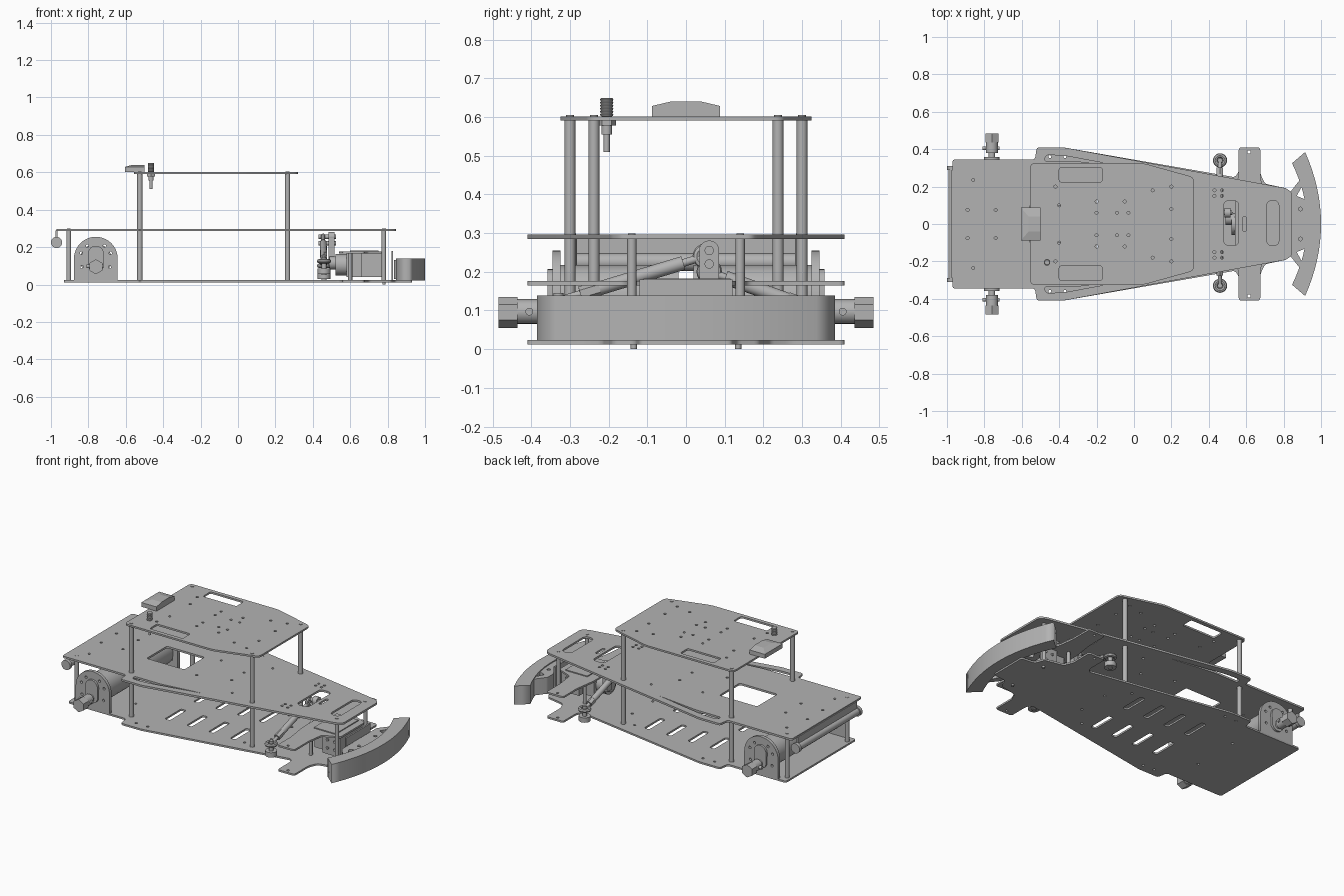
import bpy, bmesh, math
from mathutils import Vector

if "Cube" in bpy.data.objects:
    bpy.data.objects.remove(bpy.data.objects["Cube"])

grey = bpy.data.materials.new("plain grey")
grey.use_nodes = True
grey.diffuse_color = (0.45, 0.45, 0.45, 1)
grey.node_tree.nodes["Principled BSDF"].inputs["Base Color"].default_value = grey.diffuse_color


def circle(x, y, r=0.008, n=12):
    return [(x + r * math.cos(i * math.tau / n), y + r * math.sin(i * math.tau / n)) for i in range(n)]


def rounded(points, r):
    """Replace each corner of a closed outline by a short curve."""
    out = []
    for i, p in enumerate(points):
        p = Vector(p)
        a, b = Vector(points[i - 1]) - p, Vector(points[(i + 1) % len(points)]) - p
        a = p + a.normalized() * min(r, a.length * 0.45)
        b = p + b.normalized() * min(r, b.length * 0.45)
        out += [tuple(a * (1 - t) ** 2 + p * 2 * t * (1 - t) + b * t * t) for t in (0, 0.25, 0.5, 0.75, 1)]
    return out


def rect(x0, x1, y0, y1, r=0.012):
    return rounded([(x0, y0), (x1, y0), (x1, y1), (x0, y1)], r)


def both(half):
    return half + [(x, -y) for x, y in reversed(half)]


def pair(shape):
    return [shape, [(x, -y) for x, y in shape]]


def plate(name, outline, z0, z1, holes=()):
    """Flat sheet cut from a 2D outline with holes."""
    cu = bpy.data.curves.new(name, "CURVE")
    cu.dimensions, cu.fill_mode, cu.extrude = "2D", "BOTH", (z1 - z0) / 2
    for loop in [outline, *holes]:
        sp = cu.splines.new("POLY")
        sp.points.add(len(loop) - 1)
        for p, (x, y) in zip(sp.points, loop):
            p.co = (x, y, 0, 1)
        sp.use_cyclic_u = True
    ob = bpy.data.objects.new(name, cu)
    ob.location.z = (z0 + z1) / 2
    bpy.context.collection.objects.link(ob)
    bpy.ops.object.select_all(action="DESELECT")
    ob.select_set(True)
    bpy.context.view_layer.objects.active = ob
    bpy.ops.object.convert(target="MESH")
    ob = bpy.context.object
    ob.data.materials.clear()
    ob.data.materials.append(grey)
    return ob


def rod(name, a, b, r, n=20, r2=None):
    """Cylinder or cone between two points."""
    a, b = Vector(a), Vector(b)
    bpy.ops.mesh.primitive_cone_add(vertices=n, radius1=r, radius2=r if r2 is None else r2,
                                    depth=(b - a).length, location=(a + b) / 2)
    ob = bpy.context.object
    ob.name = name
    ob.rotation_euler = (b - a).to_track_quat("Z", "Y").to_euler()
    ob.data.materials.append(grey)
    if n > 8:
        bpy.ops.object.shade_smooth_by_angle()
    return ob


def box(name, x0, x1, y0, y1, z0, z1):
    bpy.ops.mesh.primitive_cube_add(size=1, location=((x0 + x1) / 2, (y0 + y1) / 2, (z0 + z1) / 2))
    ob = bpy.context.object
    ob.name = name
    ob.dimensions = (x1 - x0, y1 - y0, z1 - z0)
    ob.data.materials.append(grey)
    return ob


def ring(name, at, axis, big, small):
    bpy.ops.mesh.primitive_torus_add(major_radius=big, minor_radius=small, major_segments=20,
                                     minor_segments=8, location=at)
    ob = bpy.context.object
    ob.name = name
    ob.rotation_euler = Vector(axis).to_track_quat("Z", "Y").to_euler()
    ob.data.materials.append(grey)
    bpy.ops.object.shade_smooth_by_angle()


# Upper deck with cutouts
tail = [(-0.53, 0.345), (-0.52, 0.41), (-0.38, 0.41)]
holes = [rect(-0.56, -0.3, -0.1, 0.1), rect(0.48, 0.56, -0.115, 0.125, 0.03),
         rect(0.71, 0.775, -0.115, 0.125, 0.03), rect(0.58, 0.6, -0.04, 0.04)]
holes += pair(rounded([(-0.48, 0.335), (-0.47, 0.37), (-0.37, 0.365), (-0.02, 0.3), (-0.3, 0.335)], 0.02))
for x, y in [(-0.86, 0.235), (-0.89, 0.075), (-0.74, 0.075), (0.43, 0.18), (0.47, 0.18),
             (0.43, 0.15), (0.47, 0.15), (-0.2, 0.12), (0.0, 0.06), (0.1, 0.2)]:
    holes += pair(circle(x, y))
plate("upper_deck", rounded(both([(-0.97, 0.345), *tail, (0.81, 0.192), (0.845, 0.17)]), 0.015),
      0.285, 0.297, holes)

# Bottom deck with side wings and vent slots
holes = [h for x in (-0.35, -0.2, -0.05, 0.1) for h in pair(rect(x, x + 0.035, 0.06, 0.22))]
for x, y in [(0.615, 0.385), (-0.45, 0.36), (-0.37, 0.36), (-0.6, 0.15), (0.3, 0.1), (0.2, 0.22)]:
    holes += pair(circle(x, y))
wing = [(0.54, 0.25), (0.56, 0.28), (0.56, 0.41), (0.675, 0.41), (0.675, 0.27), (0.7, 0.215)]
plate("bottom_deck", rounded(both([(-0.93, 0.345), *tail, *wing, (0.82, 0.19), (0.84, 0.13), (0.93, 0.12)]), 0.015),
      0.012, 0.023, holes)

# Raised steering plate
plate("steering_plate", rounded(both([(0.54, 0.14), *wing[1:5], (0.69, 0.16), (0.79, 0.12)]), 0.015),
      0.165, 0.176, pair(circle(0.615, 0.385)))

# Roof deck
holes = pair(rect(-0.4, -0.17, 0.225, 0.3))
for x, y in [(-0.2, 0.06), (-0.2, 0.12), (-0.09, 0.06), (-0.03, 0.06), (-0.05, 0.12),
             (-0.42, 0.2), (-0.4, 0.1), (0.1, 0.18), (0.2, 0.08), (0.2, 0.2)]:
    holes += pair(circle(x, y))
plate("roof_deck", rounded(both([(-0.555, 0.325), (0.05, 0.325), (0.32, 0.25)]), 0.025), 0.591, 0.602, holes)

# Standoff posts and their screws
for s in (-1, 1):
    for label, x, y, z, r in [("rear", -0.905, 0.295, 0.285, 0.013), ("roof_rear", -0.525, 0.3, 0.591, 0.014),
                              ("roof_front", 0.265, 0.238, 0.591, 0.014), ("front", 0.78, 0.14, 0.285, 0.012)]:
        rod(label + "_post", (x, s * y, 0.02), (x, s * y, z), r)
        rod(label + "_screw", (x, s * y, z), (x, s * y, z + 0.014), 0.01)
    rod("steering_plate_post", (0.6, s * 0.14, 0.02), (0.6, s * 0.14, 0.165), 0.011)
    rod("lower_screw", (0.78, s * 0.135, 0), (0.78, s * 0.135, 0.015), 0.008)

# Drive motors with arched brackets, slotted boss, shaft and hex hub
arch = [(-0.117, 0), (0.117, 0)] + [(0.117 * math.cos(a * math.pi / 20), 0.115 + 0.117 * math.sin(a * math.pi / 20))
                                    for a in range(21)]
boss = [(0.042 * math.cos(i * math.tau / 24), 0.112 + 0.042 * math.sin(i * math.tau / 24)
         + (0.03 if i <= 12 else -0.03)) for i in range(24)]
for s in (-1, 1):
    bolts = [circle(0.085 * math.cos(a), 0.112 + 0.085 * math.sin(a)) for a in (-0.5, 0.4, 1.0, 2.14, 2.74, 3.64)]
    for name, shape, y, cut in [("motor_bracket", arch, 0.335, bolts), ("motor_boss", boss, 0.348, [])]:
        ob = plate(name, shape, -0.01, 0.01, cut)
        ob.rotation_euler.x = math.pi / 2
        ob.location = (-0.76, s * y, 0.023)
    rod("motor_body", (-0.76, s * 0.02, 0.133), (-0.76, s * 0.33, 0.133), 0.085, 32)
    rod("motor_shaft", (-0.76, s * 0.33, 0.097), (-0.76, s * 0.39, 0.097), 0.018)
    rod("hub_sleeve", (-0.76, s * 0.38, 0.097), (-0.76, s * 0.44, 0.097), 0.032)
    rod("hex_hub", (-0.76, s * 0.435, 0.095), (-0.76, s * 0.485, 0.095), 0.04, 6)
    rod("hub_pin", (-0.81, s * 0.405, 0.097), (-0.72, s * 0.405, 0.097), 0.01)

# Rear sensor bar hung from the upper deck
rod("sensor_bar", (-0.97, -0.3, 0.225), (-0.97, 0.3, 0.225), 0.023)
box("sensor_bar_strip", -0.975, -0.965, -0.29, 0.29, 0.23, 0.29)
for s in (-1, 1):
    rod("sensor_bar_cap", (-0.97, s * 0.29, 0.225), (-0.97, s * 0.31, 0.225), 0.03)

# Curved bumper and its braced mount
def arc(x_mid, y_end, drop):
    return [(x_mid - drop * (i / 8) ** 2, y_end * i / 8) for i in range(-8, 9)]
plate("bumper", arc(1.0, 0.385, 0.085) + arc(0.925, 0.325, 0.08)[::-1], 0.022, 0.139)
plate("bumper_mount", rounded(both([(0.835, 0.17), (0.89, 0.24), (0.925, 0.23), (0.945, 0.0)]), 0.01), 0.03, 0.132,
      [*pair([(0.87, 0.15), (0.9, 0.205), (0.92, 0.13)]), *pair(circle(0.89, 0.08, 0.01))])
box("front_wall", 0.82, 0.83, -0.12, 0.12, 0.023, 0.18)

# Steering motor and gearbox
box("steering_motor", 0.66, 0.78, -0.11, 0.11, 0.04, 0.165)
box("gearbox", 0.58, 0.66, -0.075, 0.075, 0.04, 0.165)
box("gearbox_cover", 0.6, 0.75, -0.11, 0.115, 0.165, 0.182)
for x, z in [(0.695, 0.08), (0.745, 0.08), (0.695, 0.13), (0.745, 0.13)]:
    rod("motor_screw", (x, -0.118, z), (x, 0.118, z), 0.008)
rod("steering_drum", (0.52, 0, 0.105), (0.58, 0, 0.105), 0.058, 28)
rod("steering_output", (0.49, 0.03, 0.115), (0.53, 0.03, 0.115), 0.035)

# Steering horn, tie rods and ball ends
box("steering_horn", 0.485, 0.515, 0.035, 0.085, 0.1, 0.255)
rod("horn_tip", (0.485, 0.06, 0.255), (0.515, 0.06, 0.255), 0.026)
for z in (0.22, 0.255):
    rod("horn_pin", (0.43, 0.06, z), (0.525, 0.06, z), 0.012)
for y0, z0, y1, z1 in [(0.05, 0.24, -0.33, 0.125), (0.06, 0.2, 0.34, 0.1)]:
    a, b = Vector((0.455, y0, z0)), Vector((0.46, y1, z1))
    rod("tie_rod", a, b, 0.01)
    rod("tie_rod_sleeve", a.lerp(b, 0.15), a.lerp(b, 0.72), 0.018)
    rod("tie_rod_collar", a.lerp(b, 0.72), a.lerp(b, 0.85), 0.02, 6)
    ring("inner_ball_ring", a, (1, 0, 0), 0.022, 0.011)
    ring("outer_ball_ring", b, (0, 0, 1), 0.026, 0.012)
    rod("ball_stud", b - Vector((0, 0, 0.075)), b + Vector((0, 0, 0.02)), 0.013)
    rod("stud_nut", b - Vector((0, 0, 0.07)), b - Vector((0, 0, 0.04)), 0.034, 20)

# Receiver on the roof, tapered towards its top
case = box("receiver", -0.605, -0.5, -0.088, 0.088, 0.602, 0.64)
bm = bmesh.new()
bm.from_mesh(case.data)
bmesh.ops.bisect_plane(bm, geom=bm.verts[:] + bm.edges[:] + bm.faces[:], plane_co=(0, 0, 0.2), plane_no=(0, 0, 1))
for v in bm.verts:
    if v.co.z > 0.4:
        v.co.y *= 0.45
        v.co.x = max(v.co.x, -0.1)
bm.to_mesh(case.data)
bm.free()

# Spring aerial
x, y = -0.465, -0.205
rod("aerial_pin", (x, y, 0.51), (x, y, 0.56), 0.008)
rod("aerial_socket", (x, y, 0.555), (x, y, 0.592), 0.014)
rod("aerial_nut", (x, y, 0.578), (x, y, 0.592), 0.024, 6)
rod("aerial_core", (x, y, 0.6), (x, y, 0.648), 0.013)
for i in range(6):
    ring("aerial_coil", (x, y, 0.606 + i * 0.0078), (0, 0, 1), 0.013, 0.0042)
